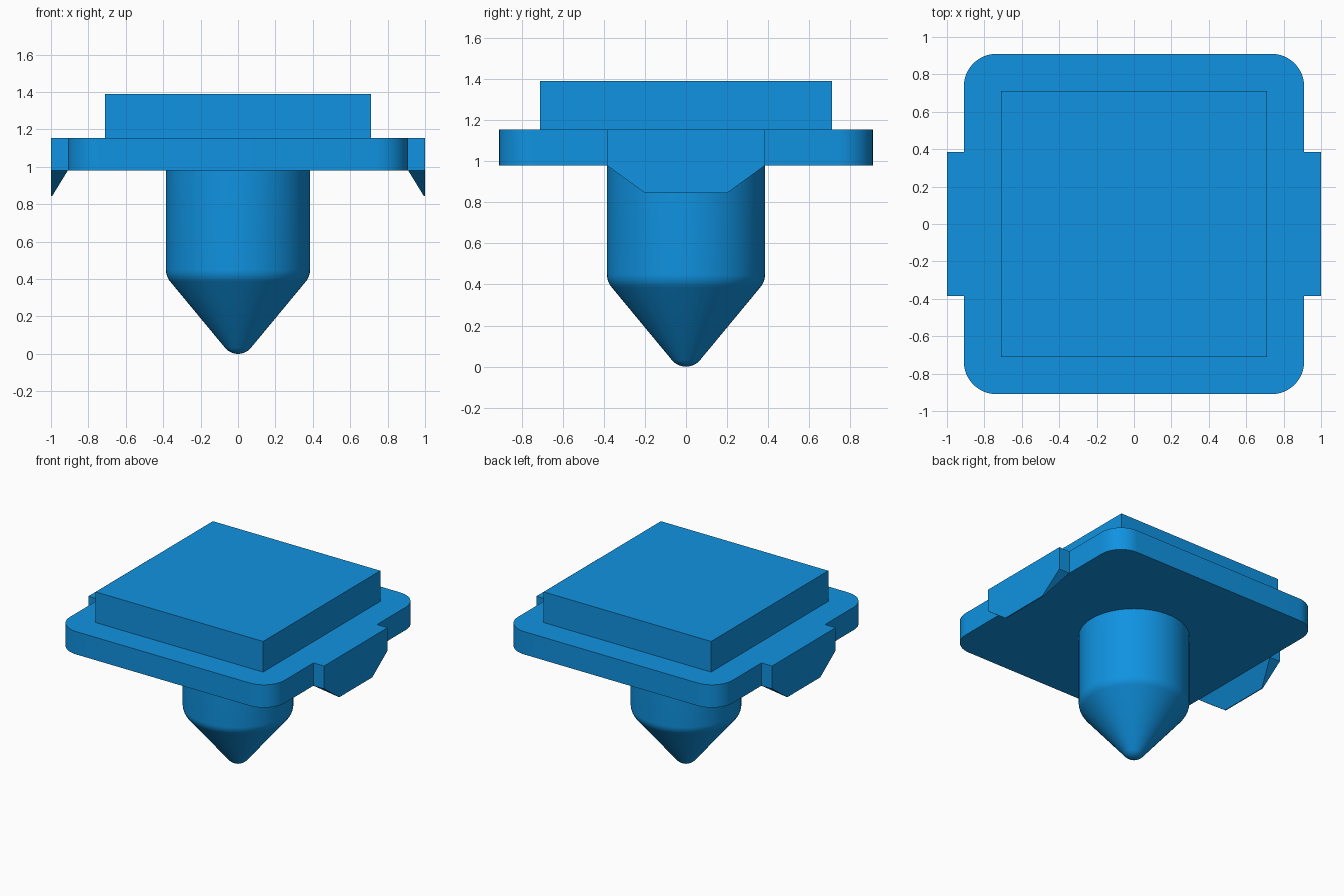
import bpy, bmesh
from math import sin, cos, pi, radians

if "Cube" in bpy.data.objects:
    bpy.data.objects.remove(bpy.data.objects["Cube"])

blue = bpy.data.materials.new("blue_plastic")
blue.diffuse_color = (0.005, 0.29, 0.75, 1)
blue.use_nodes = True
blue.node_tree.nodes["Principled BSDF"].inputs["Base Color"].default_value = blue.diffuse_color

PLATE_Z, PLATE_TOP = 0.98, 1.155


def finish(bm, name, smooth=False):
    bmesh.ops.recalc_face_normals(bm, faces=bm.faces)
    mesh = bpy.data.meshes.new(name)
    bm.to_mesh(mesh)
    bm.free()
    obj = bpy.data.objects.new(name, mesh)
    mesh.materials.append(blue)
    bpy.context.collection.objects.link(obj)
    if smooth:
        bpy.ops.object.select_all(action='DESELECT')
        obj.select_set(True)
        bpy.context.view_layer.objects.active = obj
        bpy.ops.object.shade_smooth_by_angle(angle=radians(30))
    return obj


def loft(rings):
    """Solid through rings of points that all have the same count."""
    bm = bmesh.new()
    loops = [[bm.verts.new(p) for p in ring] for ring in rings]
    n = len(loops[0])
    for a, b in zip(loops, loops[1:]):
        for i in range(n):
            j = (i + 1) % n
            bm.faces.new((a[i], a[j], b[j], b[i]))
    bm.faces.new(loops[0])
    bm.faces.new(loops[-1])
    return bm


def rect(x0, x1, y, z):
    return [(x0, -y, z), (x1, -y, z), (x1, y, z), (x0, y, z)]


# Rounded square plate
bm = loft([rect(-0.91, 0.91, 0.91, z) for z in (PLATE_Z, PLATE_TOP)])
upright = [e for e in bm.edges if abs(e.verts[0].co.z - e.verts[1].co.z) > 0.1]
bmesh.ops.bevel(bm, geom=upright, offset=0.175, segments=12, profile=0.5, affect='EDGES')
finish(bm, "plate", smooth=True)

# Raised square block on top
finish(loft([rect(-0.71, 0.71, 0.71, z) for z in (PLATE_TOP, 1.39)]), "top_block")

# Side clips, tapering to a thin lower lip, mirrored across x
clips = finish(loft([rect(0.91, 1.0, 0.385, PLATE_TOP),
                     rect(0.91, 1.0, 0.385, PLATE_Z),
                     rect(0.993, 1.0, 0.2, 0.845)]), "side_clips")
clips.modifiers.new("mirror", 'MIRROR').use_axis[0] = True

# Round pin: blunt tip, straight cone, rounded shoulder, cylinder
R, TIP, SHOULDER, SLOPE = 0.385, 0.09, 0.10, radians(50)
profile = []
for i in range(1, 9):
    a = SLOPE * i / 8
    profile.append((TIP * sin(a), TIP * (1 - cos(a))))
for i in range(9):
    a = SLOPE + (pi / 2 - SLOPE) * i / 8
    profile.append((R - SHOULDER * (1 - sin(a)), 0.45 - SHOULDER * cos(a)))
profile.append((R, PLATE_Z))
N = 64
finish(loft([[(r * cos(2 * pi * k / N), r * sin(2 * pi * k / N), z) for k in range(N)]
             for r, z in profile]), "pin", smooth=True)
